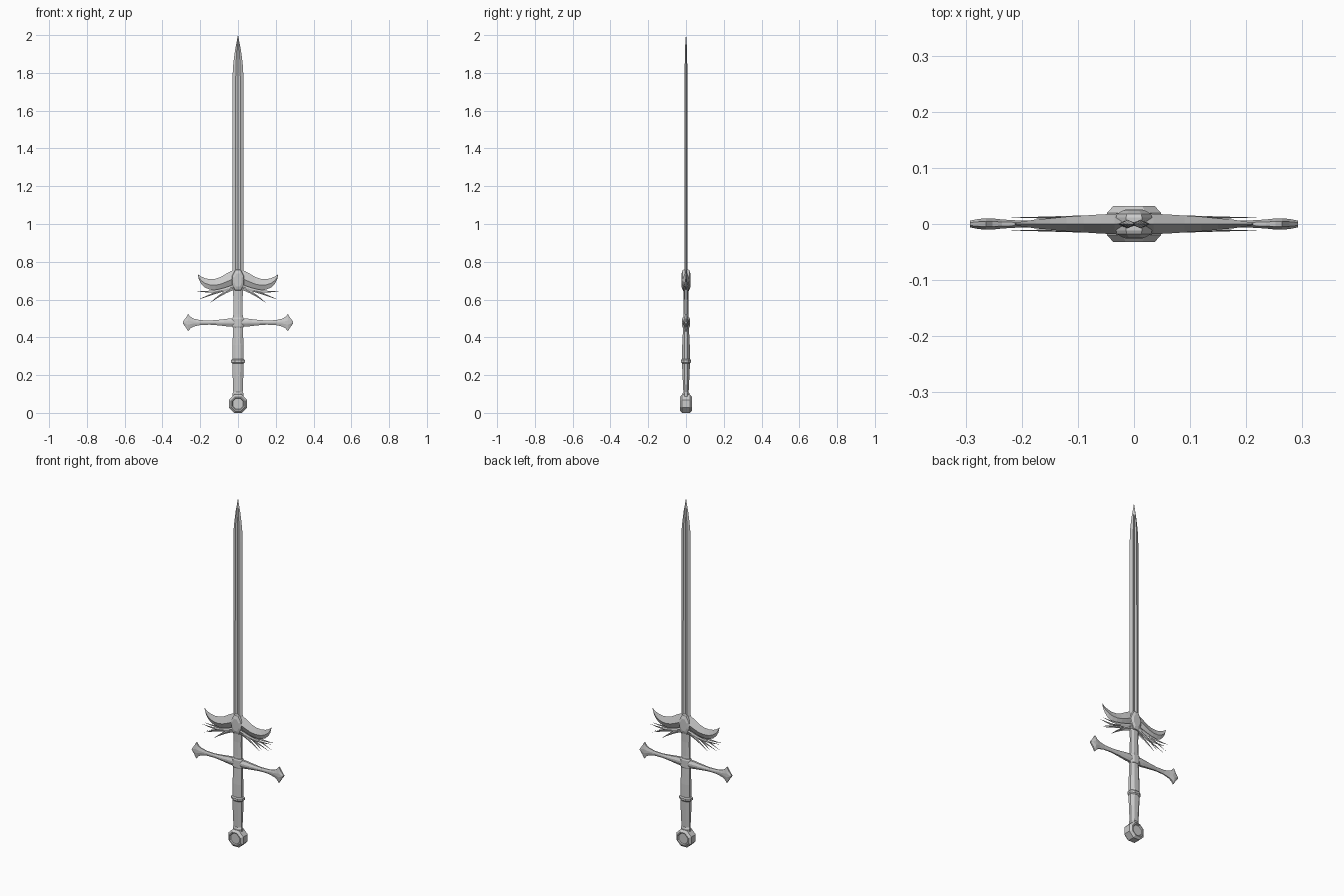
import bpy, bmesh, math
from mathutils import Vector

if "Cube" in bpy.data.objects:
    bpy.data.objects.remove(bpy.data.objects["Cube"])


def loft(name, rings, mirror=None):
    """Skin a list of equal-length point rings, cap both ends, optionally mirror."""
    bm = bmesh.new()
    vs = [[bm.verts.new(p) for p in r] for r in rings]
    n = len(vs[0])
    for a, b in zip(vs, vs[1:]):
        for i in range(n):
            j = (i + 1) % n
            bm.faces.new((a[i], a[j], b[j], b[i]))
    bm.faces.new(vs[0][::-1])
    bm.faces.new(vs[-1])
    bmesh.ops.recalc_face_normals(bm, faces=bm.faces)
    me = bpy.data.meshes.new(name)
    bm.to_mesh(me)
    bm.free()
    ob = bpy.data.objects.new(name, me)
    bpy.context.collection.objects.link(ob)
    if mirror:
        m = ob.modifiers.new("mirror", 'MIRROR')
        m.use_axis = mirror
        m.use_mirror_merge = False
    return ob


def oct_ring(z, rx, ry):
    c = math.cos(math.pi / 8)
    return [(rx / c * math.cos(math.pi / 8 + i * math.pi / 4),
             ry / c * math.sin(math.pi / 8 + i * math.pi / 4), z) for i in range(8)]


def facing_ring(y, r, cz, sides=8):
    return [(r * math.cos((i + .5) * 2 * math.pi / sides), y,
             cz + r * math.sin((i + .5) * 2 * math.pi / sides)) for i in range(sides)]


# blade: hollow diamond section with a central fuller
def blade_ring(z, w, t):
    k = w * .42
    return [(w, 0, z), (k, t, z), (0, t * .4, z), (-k, t, z),
            (-w, 0, z), (-k, -t, z), (0, -t * .4, z), (k, -t, z)]


loft("blade", [blade_ring(*s) for s in (
    (.68, .030, .008), (1.76, .029, .007), (1.83, .027, .007), (1.88, .021, .006),
    (1.93, .014, .005), (1.97, .006, .003), (2.0, .0006, .0006))])

# collar between the crossguard and the wings
loft("blade_collar", [oct_ring(*s) for s in (
    (.49, .027, .015), (.52, .025, .013), (.60, .024, .012), (.65, .027, .014), (.68, .030, .016))])


# faceted boss in the middle of the wings
def boss_ring(y, s):
    half = [(.014, .056), (.032, .022), (.032, -.020), (.016, -.054)]
    pts = half + [(-x, z) for x, z in reversed(half)]
    return [(x * s, y, .702 + z * s) for x, z in pts]


loft("wing_boss", [boss_ring(*s) for s in (
    (-.024, .62), (-.018, .95), (-.012, 1), (.012, 1), (.018, .95), (.024, .62))])


# main wings: x, upper edge, lower edge, half thickness
def wing_ring(x, top, bot, t):
    mid = top * .45 + bot * .55
    return [(x, 0, top), (x, t, mid), (x, 0, bot), (x, -t, mid)]


loft("wing", [wing_ring(*s) for s in (
    (.010, .757, .655, .020), (.035, .752, .668, .018), (.06, .738, .659, .017),
    (.09, .720, .651, .015), (.12, .710, .649, .013), (.15, .708, .653, .010),
    (.175, .713, .664, .008), (.195, .722, .684, .005), (.207, .730, .706, .003),
    (.213, .736, .732, .001))], (True, False, False))


# small feathers below the wings, on front and back
def feather(name, a, b, c, width, y0, y1):
    a, b, c = Vector(a), Vector(b), Vector(c)
    rings = []
    for i in range(8):
        t = i / 7
        p = a * (1 - t) ** 2 + b * 2 * t * (1 - t) + c * t * t
        d = ((b - a) * (1 - t) + (c - b) * t).normalized()
        n = Vector((-d.y, d.x)) * (width * (1 - t ** 1.6) + .0005)
        y = y0 + (y1 - y0) * t
        th = .003 * (1 - t) + .0006
        u, v = p + n, p - n
        rings.append([(u.x, y, u.y), (p.x, y + th, p.y), (v.x, y, v.y), (p.x, y - th, p.y)])
    loft(name, rings, (True, True, False))


feather("feather_upper", (.015, .672), (.11, .632), (.218, .645), .010, .014, .011)
feather("feather_middle", (.015, .668), (.10, .645), (.205, .602), .008, .013, .011)
feather("feather_lower", (.012, .664), (.07, .645), (.145, .585), .009, .012, .010)


# crossguard: x, half height, half thickness
def guard_ring(x, h, t, cz=.478):
    return [(x, t, cz + h * .25), (x, t * .45, cz + h), (x, -t * .45, cz + h), (x, -t, cz + h * .25),
            (x, -t, cz - h * .25), (x, -t * .45, cz - h), (x, t * .45, cz - h), (x, t, cz - h * .25)]


loft("crossguard_arm", [guard_ring(*s) for s in (
    (0, .023, .016), (.05, .021, .015), (.10, .015, .012), (.15, .011, .008), (.20, .013, .006),
    (.235, .021, .008), (.252, .031, .010), (.264, .046, .010), (.277, .024, .009),
    (.292, .005, .006))], (True, False, False))
loft("crossguard_block", [oct_ring(*s) for s in (
    (.452, .028, .017), (.458, .033, .020), (.498, .033, .020), (.506, .028, .017))])

# grip with a middle ring
loft("grip", [oct_ring(*s) for s in (
    (.085, .024, .014), (.11, .025, .014), (.19, .028, .018), (.26, .030, .021),
    (.36, .029, .020), (.42, .027, .017), (.46, .026, .015))])
loft("grip_ring", [oct_ring(*s) for s in (
    (.262, .030, .021), (.268, .036, .026), (.280, .036, .026), (.286, .030, .021))])

# octagonal wheel pommel with recessed faces
prof = [(-.026, .030), (-.032, .034), (-.032, .040), (-.020, .052)]
loft("pommel", [facing_ring(y, r, .053) for y, r in prof + [(-y, r) for y, r in reversed(prof)]])
# neck above the pommel
loft("pommel_neck", [oct_ring(*s) for s in ((.085, .028, .018), (.104, .028, .018), (.110, .025, .014))])

# settle the sword on the ground
bpy.context.view_layer.update()
low = min((v.co.z for o in bpy.data.objects for v in o.data.vertices))
for v in bpy.data.objects["pommel"].data.vertices:
    v.co.z -= low
